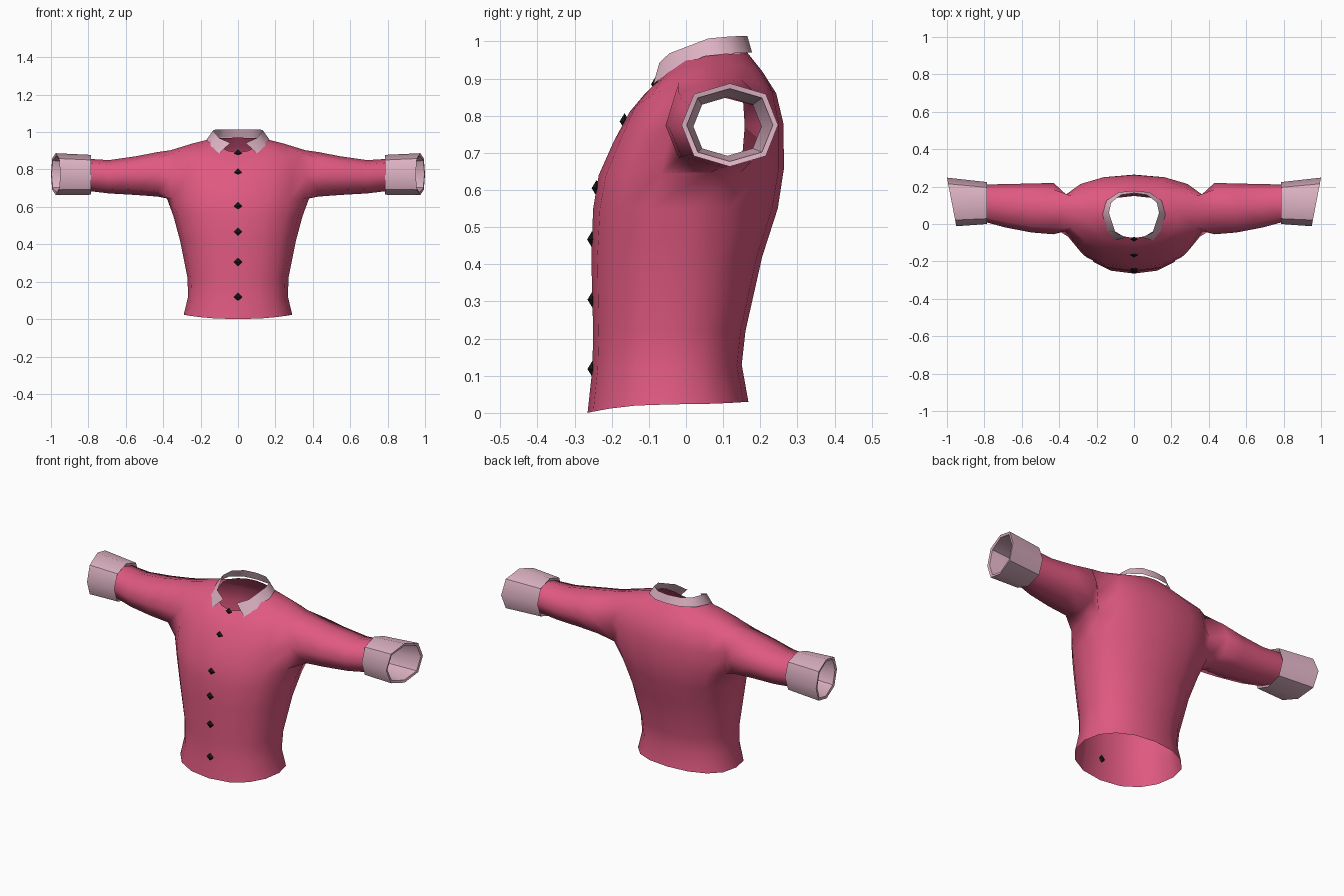
import bpy, bmesh, math
from mathutils import Vector
from mathutils.bvhtree import BVHTree

if "Cube" in bpy.data.objects:
    bpy.data.objects.remove(bpy.data.objects["Cube"])


def material(name, rgb, rough=0.8):
    m = bpy.data.materials.new(name)
    m.use_nodes = True
    m.diffuse_color = (*rgb, 1)
    node = m.node_tree.nodes["Principled BSDF"]
    node.inputs["Base Color"].default_value = (*rgb, 1)
    node.inputs["Roughness"].default_value = rough
    return m


ROSE = material("rose cloth", (0.74, 0.1, 0.22))
PALE = material("pale pink trim", (0.73, 0.45, 0.55))
BLACK = material("black button", (0.01, 0.01, 0.01))


def finish(bm, name, mat, angle):
    bmesh.ops.recalc_face_normals(bm, faces=bm.faces)
    mesh = bpy.data.meshes.new(name)
    bm.to_mesh(mesh)
    bm.free()
    mesh.materials.append(mat)
    ob = bpy.data.objects.new(name, mesh)
    bpy.context.collection.objects.link(ob)
    bpy.ops.object.select_all(action='DESELECT')
    ob.select_set(True)
    bpy.context.view_layer.objects.active = ob
    bpy.ops.object.shade_smooth_by_angle(angle=math.radians(angle))
    return ob


def power(v, p):
    return math.copysign(abs(v) ** p, v)


def bridge(bm, a, b, skip=()):
    n = len(a)
    for i in range(n):
        if i not in skip:
            bm.faces.new((a[i], a[(i + 1) % n], b[(i + 1) % n], b[i]))


def arm_ring(bm, side, x, y0, y1, z0, z1, lean=0.0):
    """Eight points around a sleeve: top first, then towards the front."""
    ring = []
    for k in range(8):
        a = math.tau * k / 8
        s, c = power(math.sin(a), 0.85), power(math.cos(a), 0.85)
        ring.append(bm.verts.new((side * (x - lean * s),
                                  (y0 + y1) / 2 - s * (y1 - y0) / 2,
                                  (z0 + z1) / 2 + c * (z1 - z0) / 2)))
    return ring


# Torso: front z, side z, back z, half width, front y, middle y, back y
SEG = 16
ROWS = [
    (0.0, 0.023, 0.03, 0.29, -0.265, -0.04, 0.168),
    (0.12, 0.12, 0.13, 0.267, -0.252, -0.04, 0.15),
    (0.22, 0.22, 0.22, 0.27, -0.25, -0.03, 0.16),
    (0.42, 0.42, 0.42, 0.31, -0.255, -0.01, 0.205),
    (0.55, 0.55, 0.55, 0.345, -0.25, 0.02, 0.247),
    (0.64, 0.645, 0.66, 0.38, -0.235, 0.06, 0.264),
    (0.73, 0.77, 0.78, 0.39, -0.195, 0.08, 0.262),
    (0.81, 0.903, 0.86, 0.36, -0.152, 0.08, 0.243),
    (0.86, 0.94, 0.92, 0.24, -0.11, 0.07, 0.205),
    (0.89, 0.965, 0.97, 0.138, -0.075, 0.06, 0.165),
]
bm = bmesh.new()
rings = []
for zf, zs, zb, w, yf, ym, yb in ROWS:
    ring = []
    for j in range(SEG):
        a = math.tau * j / SEG
        s = math.sin(a)
        y = ym + power(s, 0.88) * (yb - ym if s > 0 else ym - yf)
        z = zs + s * s * ((zb if s > 0 else zf) - zs)
        ring.append(bm.verts.new((w * power(math.cos(a), 0.9), y, z)))
    rings.append(ring)
LOW, MID, HIGH = 5, 6, 7
armhole = (0, SEG - 1, SEG // 2, SEG // 2 - 1)
for r in range(len(rings) - 1):
    bridge(bm, rings[r], rings[r + 1], armhole if r in (LOW, MID) else ())

# Sleeves grow out of the armholes: x, front y, back y, bottom z, top z
SLEEVE = [
    (0.43, -0.055, 0.22, 0.655, 0.893),
    (0.55, -0.045, 0.216, 0.664, 0.87),
    (0.69, -0.018, 0.214, 0.672, 0.85),
    (0.80, 0.012, 0.21, 0.685, 0.857),
]
for side, col, step in ((1, 0, -1), (-1, SEG // 2, 1)):
    f, b = col + step, (col - step) % SEG
    hole = [rings[r][c] for r, c in ((HIGH, col), (HIGH, f), (MID, f), (LOW, f),
                                     (LOW, col), (LOW, b), (MID, b), (HIGH, b))]
    for row in SLEEVE:
        ring = arm_ring(bm, side, *row)
        bridge(bm, hole, ring)
        hole = ring
loose = [v for v in bm.verts if not v.link_faces]
bmesh.ops.delete(bm, geom=loose, context='VERTS')
bm.normal_update()
surface = BVHTree.FromBMesh(bm)
finish(bm, "shirt_body", ROSE, 100)

# Cuffs: turned-back bands with an inner wall
CUFF = [
    (0.80, 0.012, 0.21, 0.685, 0.857, 0.0),
    (0.785, 0.0, 0.224, 0.665, 0.878, 0.0),
    (0.975, -0.012, 0.248, 0.663, 0.887, 0.025),
    (0.972, 0.002, 0.234, 0.677, 0.873, 0.025),
    (0.81, 0.02, 0.203, 0.692, 0.85, 0.0),
]
for side, name in ((1, "left_cuff"), (-1, "right_cuff")):
    bm = bmesh.new()
    loops = [arm_ring(bm, side, *row) for row in CUFF]
    for a, b in zip(loops, loops[1:]):
        bridge(bm, a, b)
    finish(bm, name, PALE, 50)

# Collar: open band from the left tip around to the right tip
LOWER = [(0.1, -0.088, 0.885), (0.146, -0.035, 0.925), (0.168, 0.05, 0.96),
         (0.148, 0.125, 0.968), (0.08, 0.17, 0.97), (0, 0.178, 0.97)]
UPPER = [(0.042, -0.072, 0.942), (0.1, -0.045, 0.968), (0.134, 0.06, 1.008),
         (0.122, 0.115, 1.013), (0.07, 0.155, 1.015), (0, 0.165, 1.015)]


def mirrored(path):
    return path + [(-x, y, z) for x, y, z in reversed(path[:-1])]


bm = bmesh.new()
low = [bm.verts.new(p) for p in mirrored(LOWER)]
top = [bm.verts.new(p) for p in mirrored(UPPER)]
for i in range(len(low) - 1):
    bm.faces.new((low[i], low[i + 1], top[i + 1], top[i]))
finish(bm, "collar", PALE, 50)

# Buttons: small diamonds set on the front of the torso
for n, z in enumerate((0.118, 0.305, 0.467, 0.605, 0.785, 0.885)):
    hit = surface.ray_cast(Vector((0.001, -1, z)), Vector((0, 1, 0)))[0]
    y = hit.y if hit else -0.08
    bm = bmesh.new()
    bmesh.ops.create_uvsphere(bm, u_segments=4, v_segments=2, radius=0.022)
    bmesh.ops.scale(bm, vec=(1, 0.6, 1), verts=bm.verts)
    bmesh.ops.translate(bm, vec=(0, y, z), verts=bm.verts)
    finish(bm, f"button_{n + 1}", BLACK, 20)
